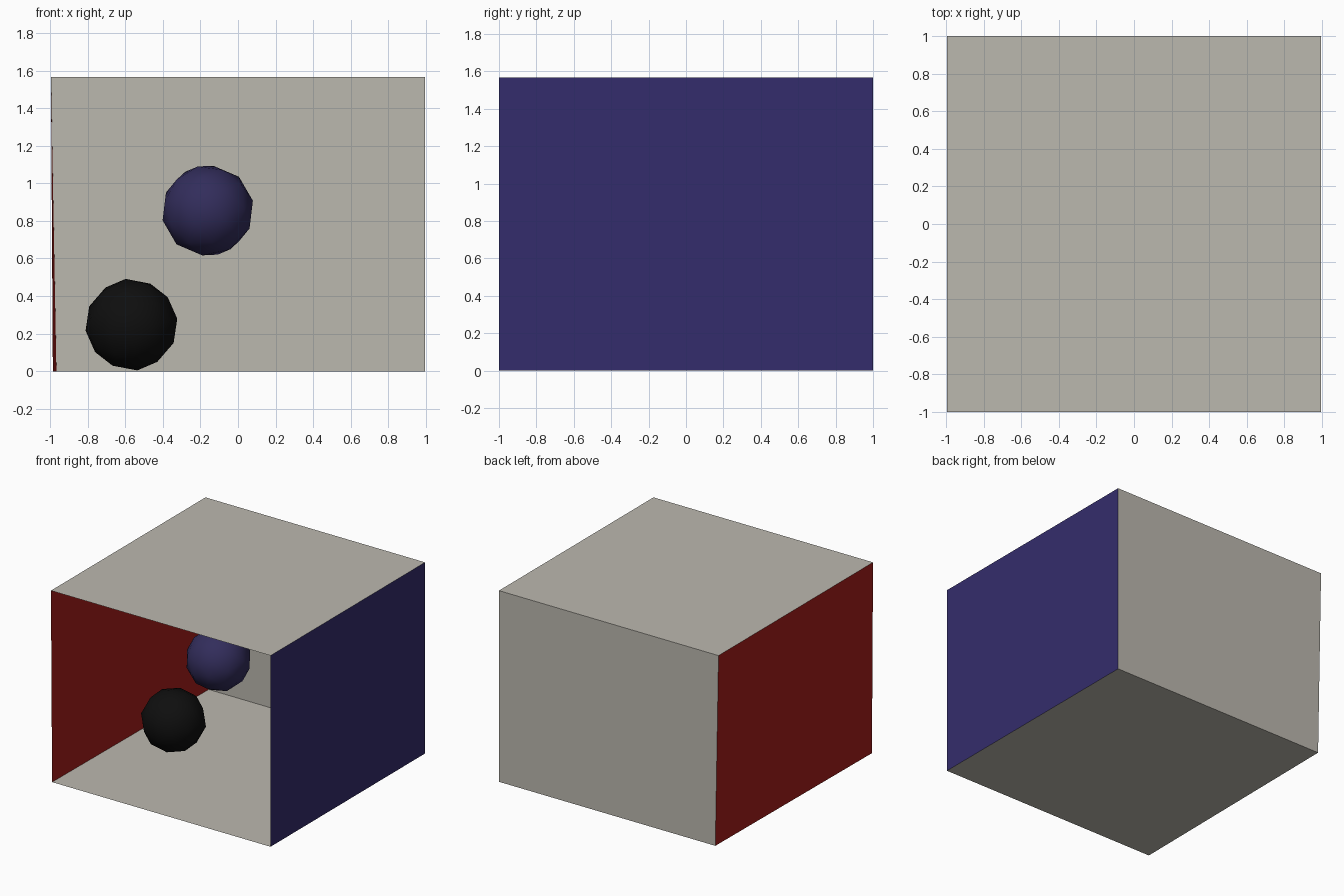
import bpy
import bmesh
from mathutils import Euler, Matrix, Vector

if "Cube" in bpy.data.objects:
    bpy.data.objects.remove(bpy.data.objects["Cube"])


def material(name, rgb):
    mat = bpy.data.materials.new(name)
    mat.diffuse_color = (*rgb, 1.0)
    mat.use_nodes = True
    mat.node_tree.nodes["Principled BSDF"].inputs["Base Color"].default_value = mat.diffuse_color
    return mat


def add_object(name, bm, mat):
    mesh = bpy.data.meshes.new(name)
    bm.to_mesh(mesh)
    bm.free()
    mesh.materials.append(mat)
    obj = bpy.data.objects.new(name, mesh)
    bpy.context.collection.objects.link(obj)
    return obj


def panel(name, corners, mat):
    # Single-sheet panel, corners ordered so the normal faces into the room
    bm = bmesh.new()
    bm.faces.new([bm.verts.new(c) for c in corners])
    return add_object(name, bm, mat)


def ball(name, centre, radius, tilt, mat):
    # Coarse geodesic ball with smooth shading
    bm = bmesh.new()
    place = Matrix.Translation(Vector(centre)) @ Euler(tilt).to_matrix().to_4x4()
    bmesh.ops.create_icosphere(bm, subdivisions=2, radius=radius, matrix=place)
    for face in bm.faces:
        face.smooth = True
    return add_object(name, bm, mat)


white = material("warm_white", (0.50, 0.48, 0.427))
red = material("red", (0.38, 0.0125, 0.01))
violet = material("violet", (0.034, 0.0255, 0.15))
dull_violet = material("dull_violet", (0.032, 0.026, 0.105))
black = material("black", (0.0045, 0.0045, 0.0045))

# Room corners: the left side leans slightly outward towards the top
H = 1.566
floor_fl, floor_fr = (-0.985, -1, 0), (0.995, -1, 0)
floor_bl, floor_br = (-0.966, 1, 0), (0.995, 1, 0)
top_fl, top_fr = (-0.995, -1, H), (0.995, -1, H)
top_bl, top_br = (-0.995, 1, H), (0.995, 1, H)

# Room panels, open at the front
panel("floor", (floor_fl, floor_fr, floor_br, floor_bl), white)
panel("ceiling", (top_fl, top_bl, top_br, top_fr), white)
panel("back_wall", (floor_bl, floor_br, top_br, top_bl), white)
panel("left_wall", (floor_fl, floor_bl, top_bl, top_fl), red)
panel("right_wall", (floor_br, floor_fr, top_fr, top_br), violet)

# Balls inside the room
ball("lower_ball", (-0.567, -0.025, 0.248), 0.246, (0.4, 0.3, 0.2), black)
ball("upper_ball", (-0.161, -0.025, 0.855), 0.246, (0.9, 0.5, 0.7), dull_violet)
